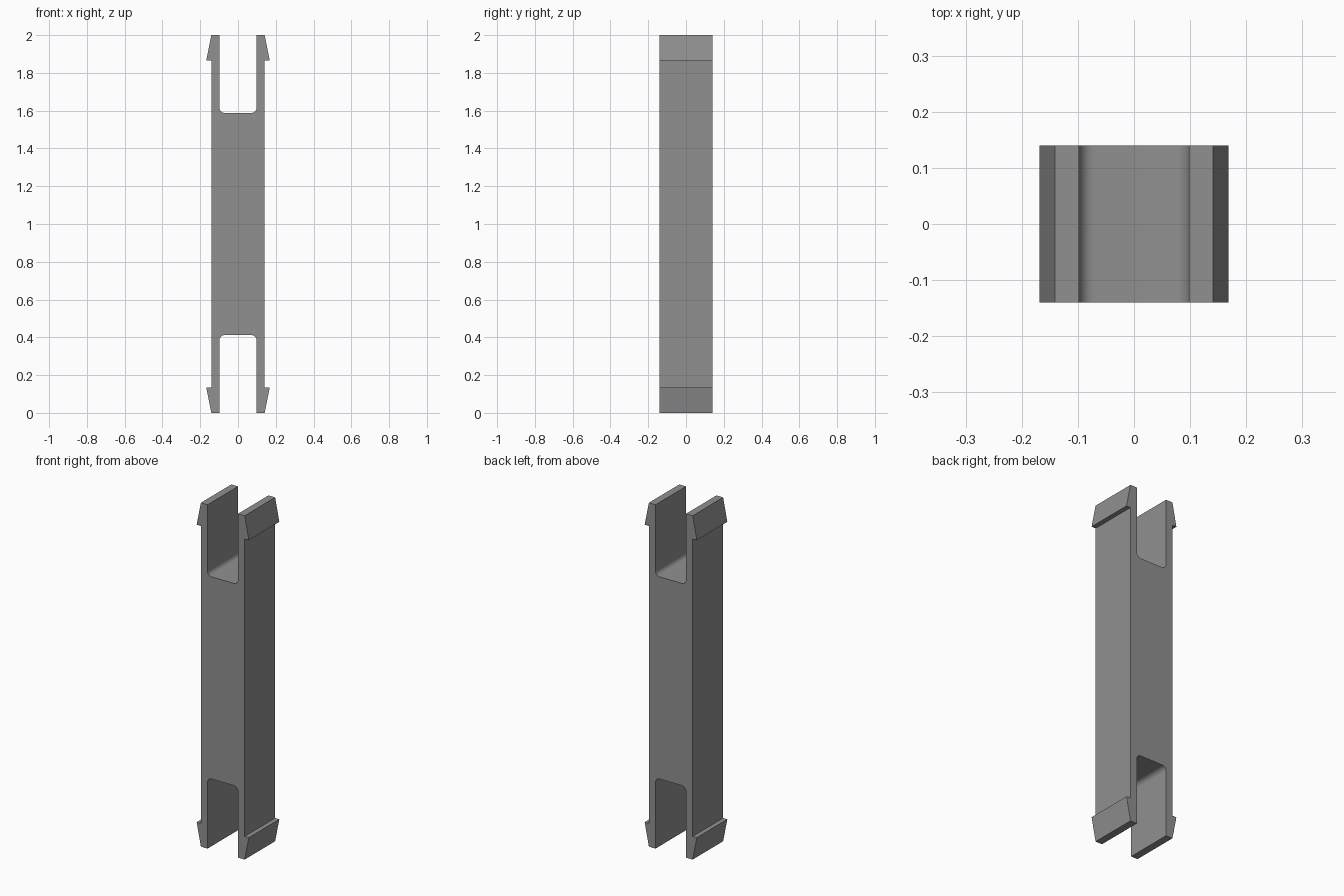
import bpy, bmesh, math

if "Cube" in bpy.data.objects:
    bpy.data.objects.remove(bpy.data.objects["Cube"])

HALF_DEPTH = 0.14   # half depth along y
BODY = 0.141        # half width of the body
BARB = 0.168        # half width at the barb
SLOT = 0.098        # half width of the end slots
FLOOR = 0.588       # slot floor, measured from the middle height
BARB_Z = 0.865      # barb shoulder, measured from the middle height
R = 0.027           # slot corner radius

grey = bpy.data.materials.new("grey plastic")
grey.diffuse_color = (0.28, 0.28, 0.28, 1)
grey.use_nodes = True
grey.node_tree.nodes["Principled BSDF"].inputs["Base Color"].default_value = grey.diffuse_color

# Upper right quarter of the outline, from slot floor to barb shoulder
fillet = [(SLOT - R + R * math.sin(a), FLOOR + R - R * math.cos(a))
          for a in (math.radians(90 * i / 8) for i in range(9))]
quarter = fillet + [(SLOT, 1), (BODY, 1), (BARB, BARB_Z), (BODY, BARB_Z)]

# Mirror the quarter into the full closed outline
right = quarter + [(x, -z) for x, z in reversed(quarter)]
outline = right + [(-x, z) for x, z in reversed(right)]

# Double-ended snap clip: outline pushed through the depth
bm = bmesh.new()
face = bm.faces.new([bm.verts.new((x, -HALF_DEPTH, z + 1)) for x, z in outline])
result = bmesh.ops.extrude_face_region(bm, geom=[face])
moved = [v for v in result["geom"] if isinstance(v, bmesh.types.BMVert)]
bmesh.ops.translate(bm, verts=moved, vec=(0, 2 * HALF_DEPTH, 0))
bmesh.ops.recalc_face_normals(bm, faces=bm.faces)
mesh = bpy.data.meshes.new("snap_clip")
bm.to_mesh(mesh)
bm.free()
mesh.materials.append(grey)
clip = bpy.data.objects.new("snap_clip", mesh)
bpy.context.collection.objects.link(clip)

# Smooth slot corners, sharp edges elsewhere
bpy.context.view_layer.objects.active = clip
clip.select_set(True)
bpy.ops.object.shade_smooth_by_angle(angle=math.radians(30))
